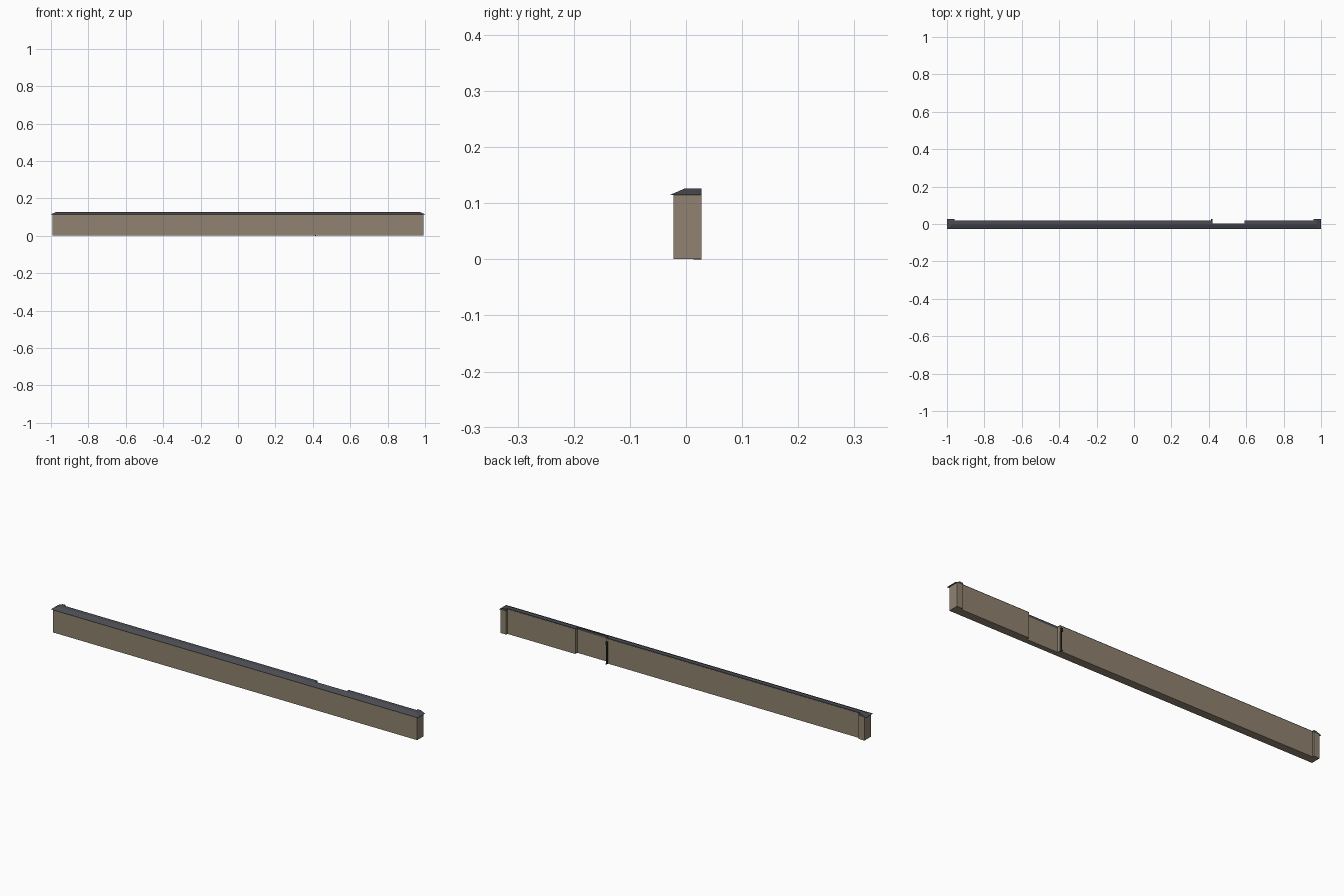
import bpy, bmesh

if "Cube" in bpy.data.objects:
    bpy.data.objects.remove(bpy.data.objects["Cube"])


def material(name, r, g, b):
    m = bpy.data.materials.new(name)
    m.use_nodes = True
    m.diffuse_color = (r, g, b, 1)
    m.node_tree.nodes["Principled BSDF"].inputs["Base Color"].default_value = (r, g, b, 1)
    return m


stone = material("tan stone", 0.28, 0.225, 0.16)
slate = material("slate grey", 0.068, 0.073, 0.087)
iron = material("dark iron", 0.03, 0.03, 0.033)


def finish(name, bm, mat):
    bmesh.ops.recalc_face_normals(bm, faces=bm.faces)
    mesh = bpy.data.meshes.new(name)
    bm.to_mesh(mesh)
    bm.free()
    mesh.materials.append(mat)
    ob = bpy.data.objects.new(name, mesh)
    bpy.context.collection.objects.link(ob)
    return ob


def loft(name, rings, mat):
    """Join rings of equal length and close both ends."""
    bm = bmesh.new()
    loops = [[bm.verts.new(p) for p in ring] for ring in rings]
    for a, b in zip(loops, loops[1:]):
        for i in range(len(a)):
            j = (i + 1) % len(a)
            bm.faces.new((a[i], a[j], b[j], b[i]))
    bm.faces.new(loops[0])
    bm.faces.new(loops[-1])
    bmesh.ops.remove_doubles(bm, verts=bm.verts, dist=1e-5)
    return finish(name, bm, mat)


def box(name, x, y, z, mat):
    rings = [[(x[0], y[0], h), (x[1], y[0], h), (x[1], y[1], h), (x[0], y[1], h)] for h in z]
    return loft(name, rings, mat)


BASE, EAVES, TOP = 0.001, 0.115, 0.126
FRONT, REAR, BACK, NICHE = -0.022, 0.0185, 0.028, 0.003
END, PIER = 0.992, 0.96          # outer face and inner face of the end returns
NICHE_A, NICHE_B = 0.42, 0.59    # sides of the recess in the rear

# Wall with a return at each end and a recess in the rear
plan = [(-END, FRONT), (END, FRONT), (END, BACK), (PIER, BACK), (PIER, REAR),
        (NICHE_B, REAR), (NICHE_B, NICHE), (NICHE_A, NICHE), (NICHE_A, REAR),
        (-PIER, REAR), (-PIER, BACK), (-END, BACK)]
loft("wall", [[(x, y, h) for x, y in plan] for h in (BASE, EAVES)], stone)

# Rear upstands behind the coping
for side, span in (("right", (-PIER, NICHE_A)), ("left", (NICHE_B, PIER))):
    box("rear_upstand_" + side, span, (NICHE, REAR), (EAVES, 0.122), stone)

# Sloped coping, mitred around both corners and stepped at the recess
EDGE, SLOPE = -0.028, 0.025
deep, shallow, ret = 0.046, 0.031, 0.04


def section(x, y, direction, width):
    dx, dy = direction
    wx, wy = width
    inner = (x + wx, y + wy)
    ridge = (x + dx * SLOPE, y + dy * SLOPE)
    return [(x, y, EAVES), (*ridge, TOP), (*inner, TOP), (*inner, EAVES)]


path = [section(-1, BACK, (1, 0), (ret, 0)), section(-1, EDGE, (1, 1), (ret, deep))]
for x, w in ((NICHE_A, deep), (NICHE_A, shallow), (NICHE_B, shallow), (NICHE_B, deep)):
    path.append(section(x, EDGE, (0, 1), (0, w)))
path += [section(1, EDGE, (-1, 1), (-ret, deep)), section(1, BACK, (-1, 0), (-ret, 0))]
loft("coping", path, slate)

# Downpipe beside the recess, with a hopper and a shoe
box("downpipe", (0.413, 0.418), (REAR, 0.024), (0, 0.105), iron)
box("downpipe_hopper", (0.411, 0.42), (REAR, 0.028), (0.095, 0.11), iron)
box("downpipe_shoe", (0.413, 0.418), (0.013, 0.028), (0, 0.004), iron)
